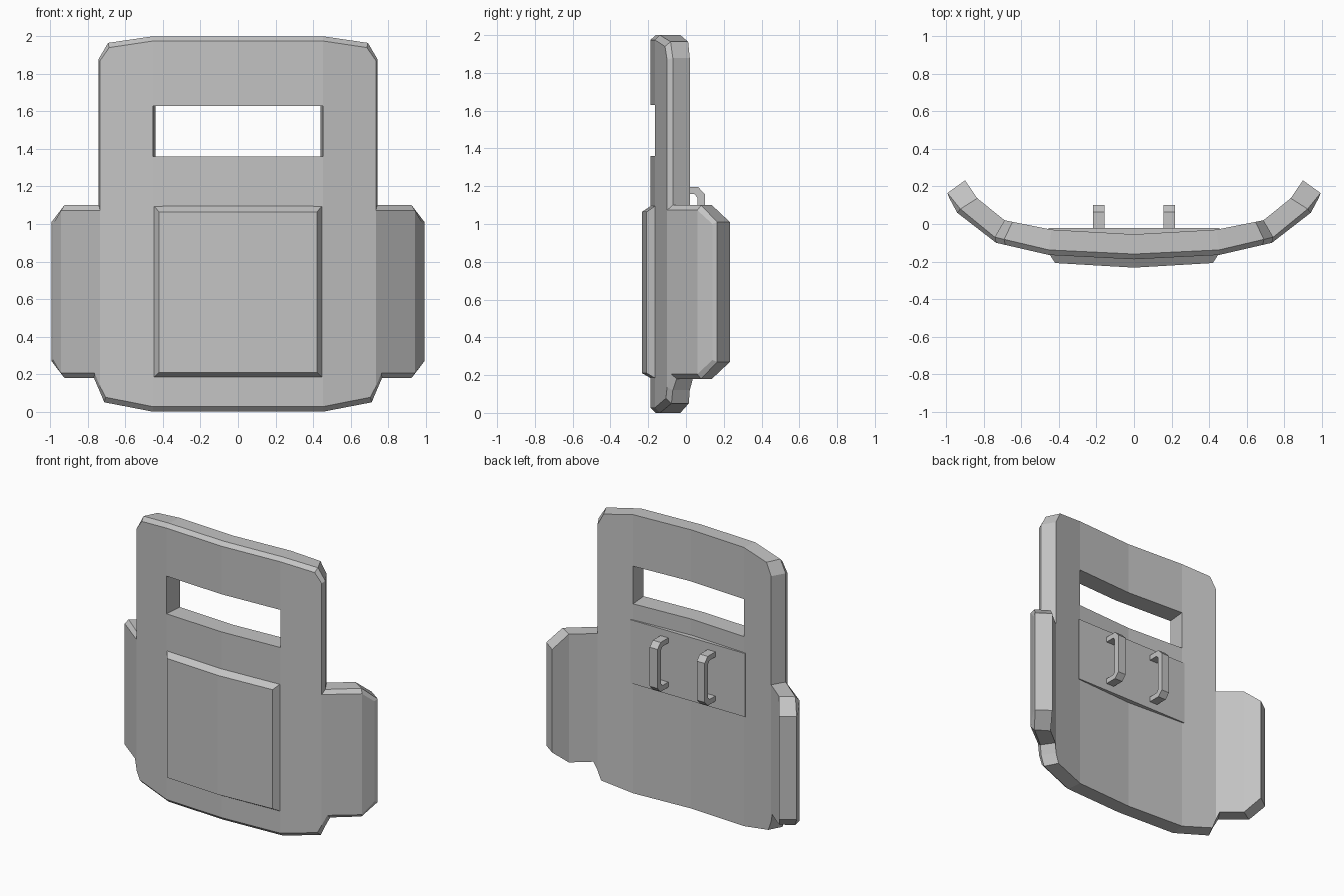
import bpy, bmesh

cube = bpy.data.objects.get("Cube")
if cube:
    bpy.data.objects.remove(cube, do_unlink=True)

grey = bpy.data.materials.new("plain grey")
grey.use_nodes = True
grey.diffuse_color = (0.55, 0.55, 0.55, 1)
grey.node_tree.nodes["Principled BSDF"].inputs["Base Color"].default_value = grey.diffuse_color


def build(name, polygons, mirror=True):
    """Weld polygons (lists of points) into one object, mirrored over x = 0."""
    bm = bmesh.new()
    for side in (1, -1) if mirror else (1,):
        for poly in polygons:
            verts = [bm.verts.new((side * x, y, z)) for x, y, z in poly]
            bm.faces.new(verts)
    bmesh.ops.remove_doubles(bm, verts=bm.verts, dist=0.0005)
    bmesh.ops.recalc_face_normals(bm, faces=bm.faces)
    mesh = bpy.data.meshes.new(name)
    bm.to_mesh(mesh)
    bm.free()
    mesh.materials.append(grey)
    obj = bpy.data.objects.new(name, mesh)
    bpy.context.collection.objects.link(obj)
    return obj


def bands(*loops):
    """Quads joining consecutive open loops of points."""
    return [[a[i], a[i + 1], b[i + 1], b[i]]
            for a, b in zip(loops, loops[1:]) for i in range(len(a) - 1)]


# Curved plan of the shield: position -> front, bevel edge and back (x, y)
PLAN = [
    (0.0, (0, -.188), (0, -.16), (0, -.055)),
    (.45, (.453, -.165), (.453, -.138), (.44, -.03)),
    (.74, (.735, -.1), (.742, -.07), (.69, .02)),
    (.92, (.942, .06), (.925, .08), (.835, .137)),
    (1.0, (.985, .14), (.994, .165), (.9, .2325)),
]
FRONT, EDGE, BACK = 1, 2, 3


def on_plan(layer, s, z):
    for a, b in zip(PLAN, PLAN[1:]):
        if s <= b[0]:
            t = (s - a[0]) / (b[0] - a[0])
            x, y = (p + (q - p) * t for p, q in zip(a[layer], b[layer]))
            return (x, y, z)


# Half outline: position, height, front bevel inset in height
OUTLINE = [
    (0, 0, .027), (.45, 0, .027), (.71, .05, .027), (.74, .12, .015),
    (.765, .18, .025), (.92, .18, .025), (1, .27, .01),
    (1, 1.01, -.01), (.92, 1.1, -.027), (.74, 1.1, -.027),
    (.74, 1.88, -.01), (.69, 1.965, -.025), (.45, 2, -.025), (0, 2, -.025),
]
WINDOW = [(0, 1.36), (.45, 1.36), (.45, 1.63), (0, 1.63)]

front = [on_plan(FRONT, s, z + d) for s, z, d in OUTLINE]
edge = [on_plan(EDGE, s, z) for s, z, d in OUTLINE]
back = [on_plan(BACK, s, z) for s, z, d in OUTLINE]
window_front = [on_plan(FRONT, s, z) for s, z in WINDOW]
window_back = [on_plan(BACK, s, z) for s, z in WINDOW]

# Shield body with side wings and the viewing slot
polys = bands(front, edge, back) + bands(window_front, window_back)
for o, w in ((front, window_front), (back, window_back)):
    polys += [
        [o[0], o[1], w[1], w[0]],
        [o[1], o[2], o[3], o[9], o[10], o[11], o[12], w[2], w[1]],
        [o[3], o[4], o[5], o[8], o[9]],
        o[5:9],
        [w[3], w[2], o[12], o[13]],
    ]
build("shield_body", polys)

# Raised front panel with sloped edges
base = [(0, -.18, .18), (.453, -.157, .18), (.453, -.157, 1.1), (0, -.18, 1.1)]
face = [(0, -.2325, .21), (.42, -.208, .21), (.42, -.208, 1.065), (0, -.2325, 1.065)]
build("front_panel", bands(base, face) + [base, face])


def extrude_x(name, profile, x0, x1):
    """Solid with a (y, z) profile running from x0 to x1."""
    a = [(x0, y, z) for y, z in profile]
    b = [(x1, y, z) for y, z in profile]
    return build(name, bands(a + a[:1], b + b[:1]) + [a, b], mirror=False)


# Flat mounting plate on the back
extrude_x("back_plate", [(-.06, .79), (-.022, .79), (-.022, 1.245), (-.06, 1.245)], -.455, .455)

# Two grips, each symmetric about its middle height
MIDDLE = 1.018
half = [(-.03, .177), (.065, .177), (.1, .14)]
inner = [(.06, .122), (.045, .14), (-.03, .14)]
grip = ([(y, MIDDLE + h) for y, h in half]
        + [(y, MIDDLE - h) for y, h in reversed(half)]
        + [(y, MIDDLE - h) for y, h in reversed(inner)]
        + [(y, MIDDLE + h) for y, h in inner])
for label, x in (("left", .187), ("right", -.187)):
    extrude_x(label + "_grip", grip, x - .031, x + .031)
